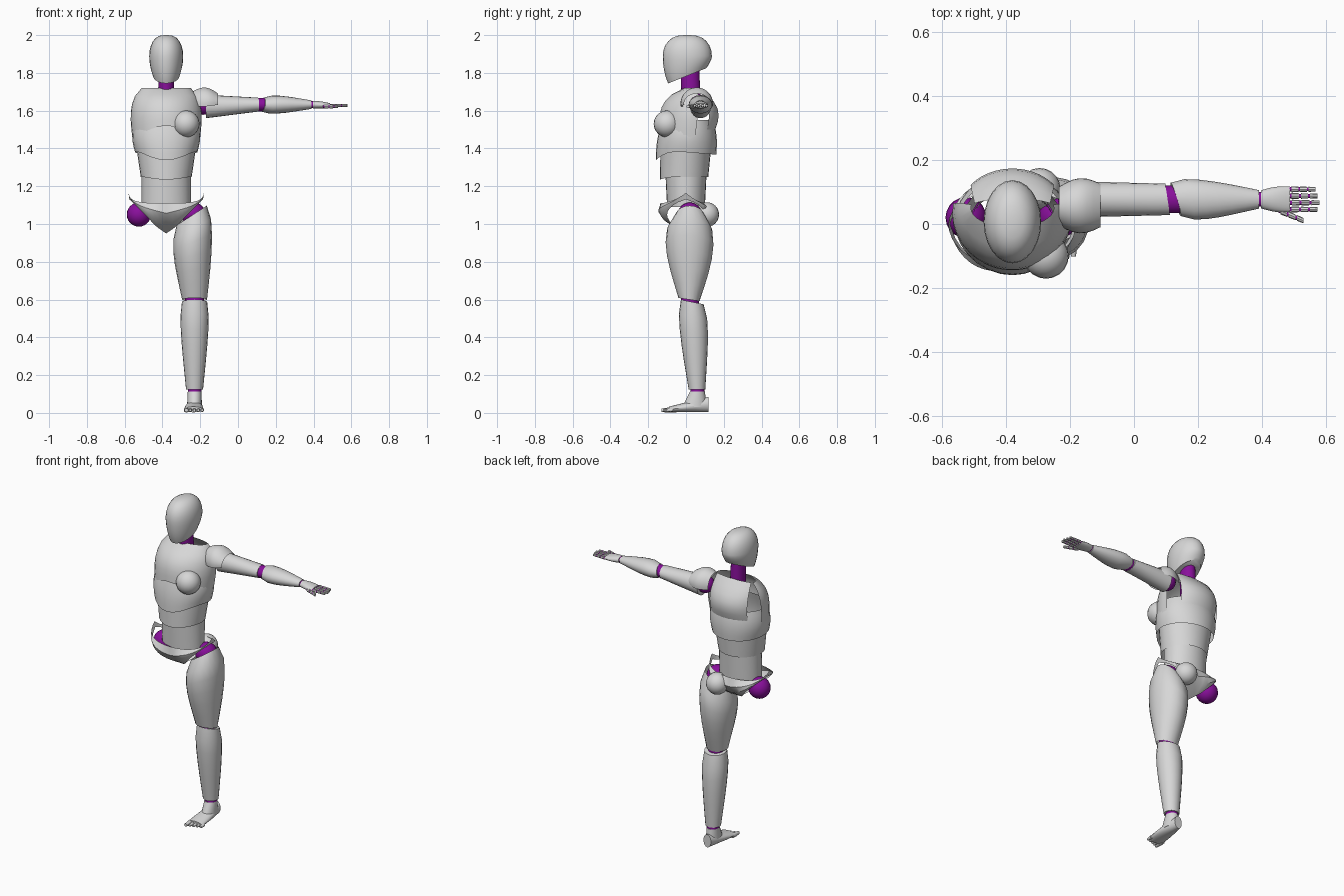
import bpy, bmesh, math
from mathutils import Vector

if "Cube" in bpy.data.objects:
    bpy.data.objects.remove(bpy.data.objects["Cube"])


def material(name, colour):
    mat = bpy.data.materials.new(name)
    mat.use_nodes = True
    mat.diffuse_color = (*colour, 1)
    mat.node_tree.nodes["Principled BSDF"].inputs["Base Color"].default_value = (*colour, 1)
    return mat


GREY = material("light grey shell", (.68, .68, .68))
PURPLE = material("purple joint", (.25, .005, .33))
MID = -.38       # centre line of the body
LEG = -.23       # centre line of the left leg
ARM_Y = .077     # depth and height of the left arm
ARM_Z = 1.632
X, Y, Z = Vector((1, 0, 0)), Vector((0, 1, 0)), Vector((0, 0, 1))


def finish(name, bm, mat):
    mesh = bpy.data.meshes.new(name)
    bm.to_mesh(mesh)
    bm.free()
    obj = bpy.data.objects.new(name, mesh)
    bpy.context.collection.objects.link(obj)
    mesh.materials.append(mat)
    bpy.ops.object.select_all(action="DESELECT")
    obj.select_set(True)
    bpy.context.view_layer.objects.active = obj
    bpy.ops.object.shade_smooth_by_angle(angle=math.radians(40))


def skin(name, rings, mat=GREY, closed=True, capped=True):
    """Join rings of points with quads, and close the ends if wanted."""
    bm = bmesh.new()
    rows = [[bm.verts.new(point) for point in ring] for ring in rings]
    count = len(rows[0])
    for low, high in zip(rows, rows[1:]):
        for i in range(count if closed else count - 1):
            j = (i + 1) % count
            bm.faces.new((low[i], low[j], high[j], high[i]))
    if closed and capped:
        bm.faces.new(rows[0])
        bm.faces.new(rows[-1])
    bmesh.ops.recalc_face_normals(bm, faces=bm.faces[:])
    finish(name, bm, mat)


def tube(name, start, end, size_start, size_end, mat=GREY, bulge=(0, 0), skew=1,
         slope_start=(0, 0), slope_end=(0, 0), dip=0, arc=None, capped=True, sides=20, steps=6):
    """Tapered elliptical tube: it swells by bulge, its ends may slope, its front rim may dip."""
    start, end = Vector(start), Vector(end)
    size_start, size_end, bulge = Vector(size_start), Vector(size_end), Vector(bulge)
    slope_start, slope_end = Vector(slope_start), Vector(slope_end)
    run = end - start
    along = max((X, Y, Z), key=lambda axis: abs(run.dot(axis)))
    across, depth = {0: (Y, Z), 1: (X, Z), 2: (X, Y)}[list(along).index(1)]
    first, last = arc or (0, 360)
    rings = []
    for k in range(steps + 1):
        t = k / steps
        size = size_start.lerp(size_end, t) + bulge * math.sin(math.pi * t ** skew)
        slope = slope_start.lerp(slope_end, t)
        ring = []
        for i in range(sides):
            angle = math.radians(first + (last - first) * i / (sides - 1 if arc else sides))
            offset = Vector((size.x * math.cos(angle), size.y * math.sin(angle)))
            lift = slope.dot(offset) + dip * t * max(0, -math.sin(angle)) ** 3
            ring.append(start + run * t + across * offset.x + depth * offset.y + along * lift)
        rings.append(ring)
    skin(name, rings, mat, closed=arc is None, capped=capped)


def ball(name, centre, radius, mat=GREY):
    bm = bmesh.new()
    bmesh.ops.create_uvsphere(bm, u_segments=20, v_segments=12, radius=radius)
    bmesh.ops.translate(bm, vec=centre, verts=bm.verts)
    finish(name, bm, mat)


def joint(name, centre, direction, size, slope=(0, 0)):
    """Short purple pin between two limb shells."""
    half = Vector(direction) / 2
    tube(name, Vector(centre) - half, Vector(centre) + half, size, size, PURPLE,
         slope_start=slope, slope_end=slope, steps=1)


# Head: domed above, cut along a slanted jaw below
rings = []
for k in range(-6, 7):
    u = abs(k) / 6
    ring = []
    for i in range(24):
        angle = math.tau * i / 24
        upper = k > 0
        width = math.cos(u * 1.5) ** .8 if upper else 1 - .22 * u * u
        x, y = .09 * width * math.cos(angle), .13 * width * math.sin(angle)
        z = .11 * math.sin(u * math.pi / 2) if upper else u * (.4 * y - .105)
        ring.append((MID + x, y + .007, 1.89 + z))
    rings.append(ring)
skin("head", rings)
tube("neck", (MID, .03, 1.6), (MID, .02, 1.82), (.045, .05), (.04, .05), PURPLE)

# Overlapping torso plates, all open shells
tube("chest_plate", (MID, .05, 1.72), (MID, .02, 1.46), (.13, .06), (.18, .165),
     bulge=(.035, .055), skew=.7, dip=.06, arc=(-190, 10))
tube("back_plate", (MID, .04, 1.72), (MID, .04, 1.5), (.15, .04), (.16, .115),
     bulge=(.01, .05), arc=(38, 142))
tube("rib_plate", (MID, .01, 1.55), (MID, 0, 1.38), (.165, .135), (.165, .16),
     bulge=(.015, .01), slope_end=(0, -.08), dip=-.055, capped=False, sides=28)
tube("belly_plate", (MID, 0, 1.42), (MID, -.01, 1.25), (.16, .135), (.135, .128),
     dip=-.015, capped=False, sides=28)
tube("waist_plate", (MID, 0, 1.29), (MID, 0, 1.09), (.13, .11), (.13, .1),
     capped=False, sides=28)
ball("breast", (MID + .105, -.1, 1.53), .071)

# Pelvis: high-cut brief, narrowing from the hip band to the crotch
rings = [[], [], [], []]
for i in range(40):
    angle = math.tau * i / 40
    sine, cosine = math.sin(angle), math.cos(angle)
    side = math.asin(min(1, abs(sine))) / (math.pi / 2)
    left, back = math.copysign(1, sine), -math.copysign(1, cosine)
    reach = .135 if back < 0 else .11
    rim = Vector((.2 * sine, -reach * cosine, 1.11 + .055 * side ** 3))
    hem = Vector((left * (.03 + .165 * side) * min(1, side * 8),
                  back * .1 * abs(math.sin(math.pi * side)) ** .7,
                  .95 + .18 * side ** .85))
    for k, ring in enumerate(rings):
        point = rim.lerp(hem, k / 3) + X * MID
        point.y += back * .055 * (1 - side) * math.sin(math.pi * k / 3)
        ring.append(point)
skin("pelvis", rings, capped=False)
ball("buttock", (MID + .085, .11, 1.05), .065)
for name, offset in (("right", -.145), ("left", .145)):
    ball(name + "_hip_joint", (MID + offset, .02, 1.05), .064, PURPLE)

# Left leg
tube("thigh", (LEG - .015, .02, 1.045), (LEG, .016, .6), (.08, .075), (.066, .056),
     bulge=(.027, .058), skew=.66, slope_start=(.65, 0), slope_end=(0, -.15), capped=False)
joint("knee_joint", (LEG, .022, .6), Z * .06, (.05, .048), slope=(0, -.2))
tube("shin", (LEG, .033, .587), (LEG, .058, .125), (.067, .06), (.045, .044),
     bulge=(.013, .02), skew=.6, slope_start=(0, -.2))
joint("ankle_joint", (LEG, .06, .115), Z * .05, (.036, .037))

# Left foot
tube("instep", (LEG, .06, .112), (LEG, .045, .03), (.036, .04), (.04, .065))
tube("foot", (LEG, .118, .045), (LEG - .005, -.09, .018), (.026, .04), (.05, .015),
     bulge=(.008, 0))
for i in range(5):
    radius = .01 if i else .014
    x = LEG - .043 + i * .021
    tube(f"toe_{i + 1}", (x, -.07, .016), (x, .007 * i - .13, .014), (radius, radius),
         (radius * .7, radius * .7), bulge=(.001, .001), sides=10, steps=3)

# Left arm, reaching out along x
tube("shoulder_pad", (-.235, .056, 1.635), (-.105, .058, 1.64), (.06, .07), (.068, .05),
     bulge=(.022, .025), arc=(-10, 190))
ball("shoulder_joint", (-.185, .07, 1.63), .052, PURPLE)
tube("upper_arm", (-.17, ARM_Y, 1.622), (.105, ARM_Y, ARM_Z), (.056, .062), (.049, .037),
     slope_end=(-.15, 0))
joint("elbow_joint", (.112, ARM_Y, ARM_Z), X * .05, (.043, .036), slope=(-.25, 0))
tube("forearm", (.13, ARM_Y, ARM_Z), (.39, ARM_Y, ARM_Z), (.052, .037), (.029, .022),
     bulge=(.017, .015), skew=.6, slope_start=(-.3, .15))
joint("wrist_joint", (.393, ARM_Y, ARM_Z), X * .03, (.023, .018))
tube("palm", (.397, ARM_Y, ARM_Z), (.488, ARM_Y, 1.627), (.028, .02), (.04, .012),
     bulge=(.005, .003))


def finger(name, start, step, radius):
    """Three short segments with purple knuckles between them."""
    for k in range(3):
        base, size = Vector(start) + step * k, Vector((radius, radius)) * (1 - .08 * k)
        joint(f"{name}_knuckle_{k + 1}", base, X * step.x * .3, size * .75)
        tube(f"{name}_segment_{k + 1}", base + step * .1, base + step * .9, size, size * .9,
             sides=8, steps=1)


for i, name in enumerate(("index", "middle", "ring", "little")):
    length = .092 - .006 * abs(i - 1)
    finger(name + "_finger", (.49, ARM_Y + (i - 1.5) * .021, 1.627), X * length / 3, .0095)
finger("thumb", (.455, ARM_Y - .035, 1.622), Vector((.026, -.011, 0)), .011)
